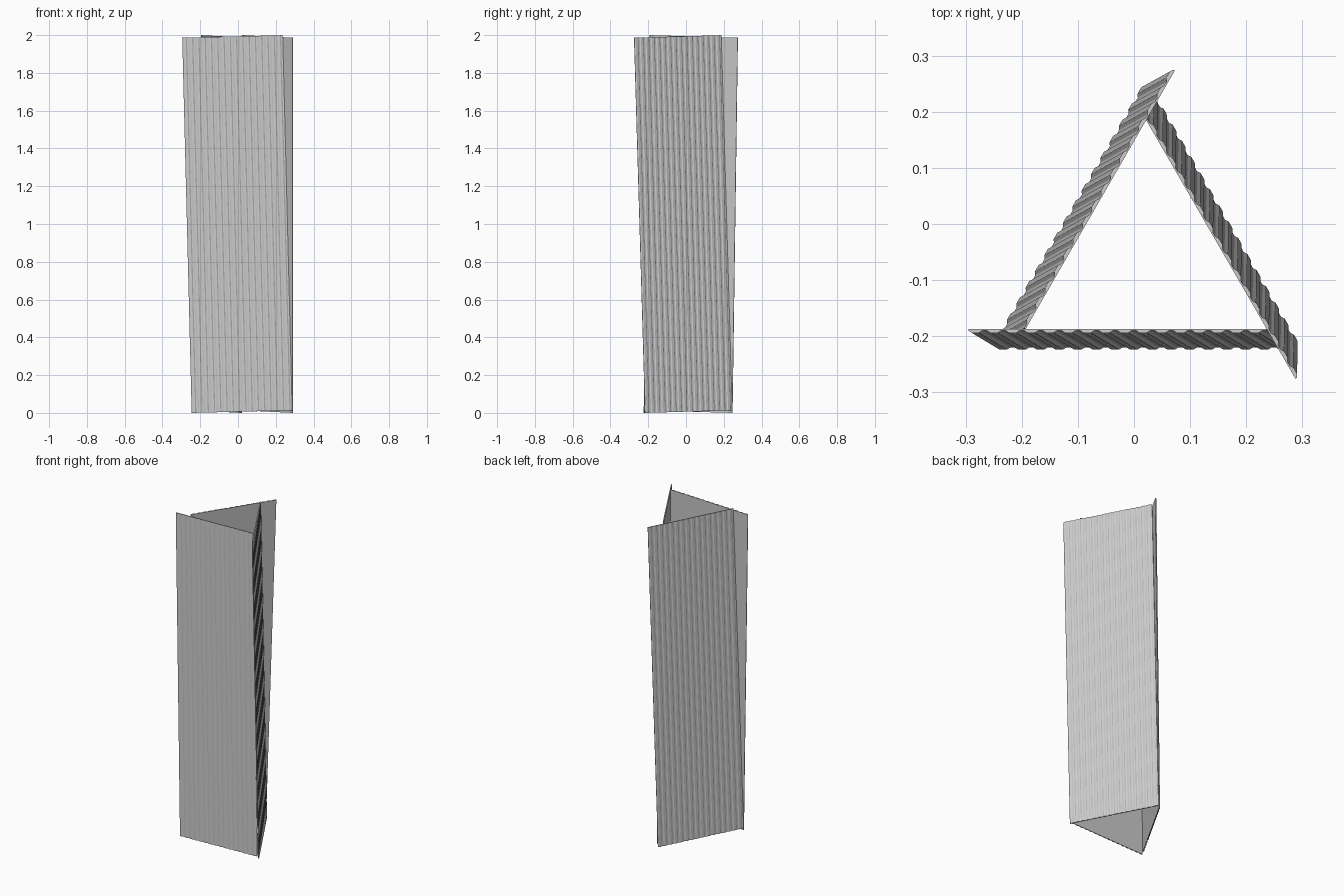
import bpy, bmesh, math
from mathutils import Vector, Matrix

if "Cube" in bpy.data.objects:
    bpy.data.objects.remove(bpy.data.objects["Cube"])

WIDTH, HEIGHT = 0.532, 1.987
RIBS = 16
BASE, DEPTH = 0.003, 0.004          # sheet thickness, rib depth
CENTRE = Vector((0.0217, -0.063, 0))

# leaning axes of the front panel: across, up, outward
up = Vector((-0.05, 0.03, 1.987)).normalized()
across = Vector((up.z, 0, -up.x)).normalized()
outward = across.cross(up)
corner = Vector((-0.267, -0.154, 0.0))   # inner bottom left corner


def panel_profile():
    """Flat inner side, trapezoid ribs on the outer side."""
    p = WIDTH / RIBS
    pts = [(0, 0)]
    for i in range(RIBS):
        x = i * p
        pts += [(x, BASE), (x + 0.18 * p, BASE + DEPTH),
                (x + 0.57 * p, BASE + DEPTH), (x + 0.75 * p, BASE)]
    return pts + [(WIDTH, BASE), (WIDTH, 0)]


def panel(name, turn):
    bm = bmesh.new()
    vs = [bm.verts.new(corner + across * a + outward * b) for a, b in panel_profile()]
    face = bm.faces.new(vs)
    res = bmesh.ops.extrude_face_region(bm, geom=[face])
    top = [g for g in res["geom"] if isinstance(g, bmesh.types.BMVert)]
    bmesh.ops.translate(bm, verts=top, vec=up * HEIGHT)
    bm.transform(Matrix.Translation(CENTRE) @ Matrix.Rotation(turn, 4, 'Z'))
    bmesh.ops.recalc_face_normals(bm, faces=bm.faces)
    me = bpy.data.meshes.new(name)
    bm.to_mesh(me)
    bm.free()
    bpy.context.collection.objects.link(bpy.data.objects.new(name, me))


# three corrugated panels leaning on each other in a pinwheel
for i, name in enumerate(("front_panel", "right_panel", "left_panel")):
    panel(name, math.radians(120 * i))
